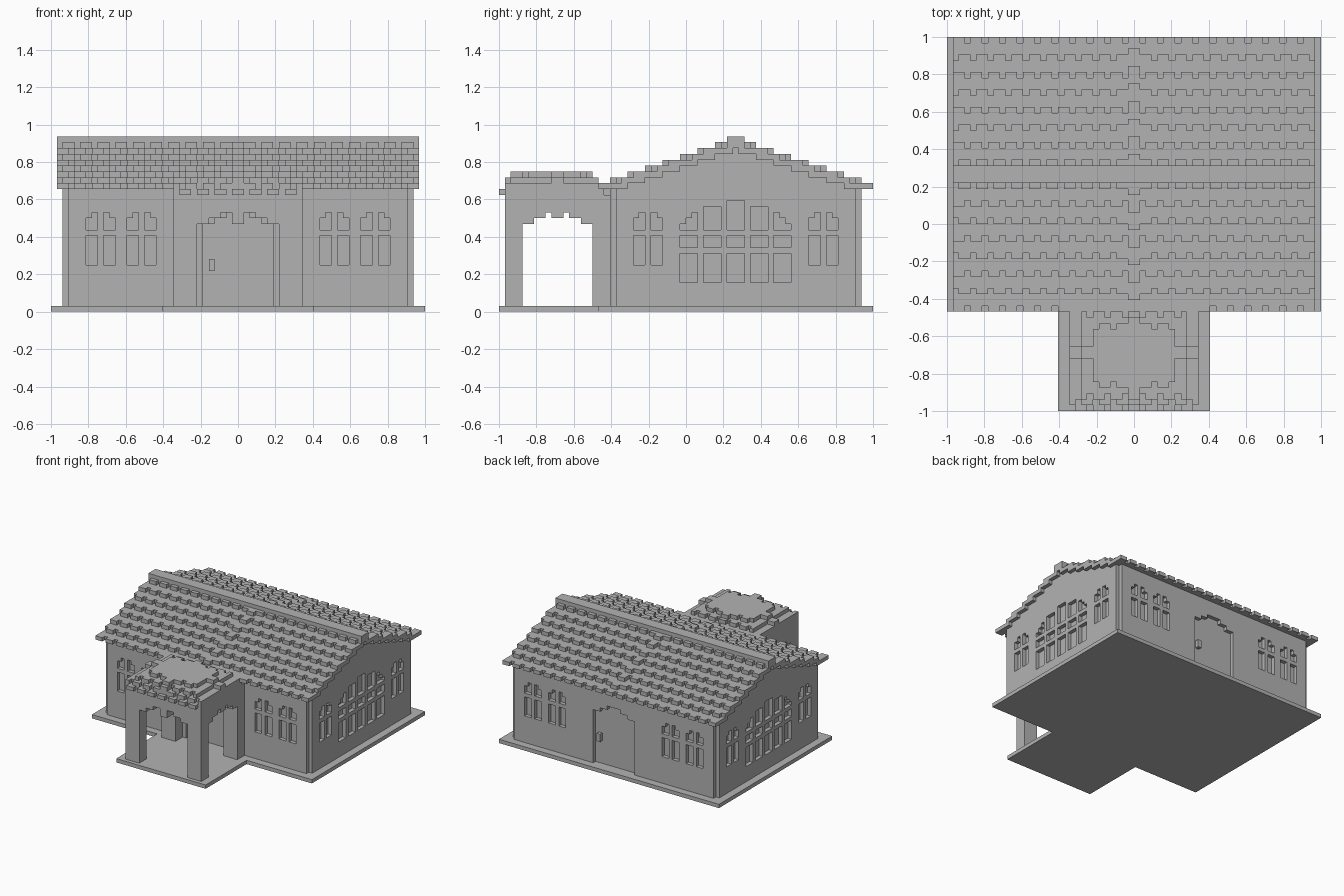
import bpy, bmesh
from itertools import product

if "Cube" in bpy.data.objects:
    bpy.data.objects.remove(bpy.data.objects["Cube"])

U = 1 / 32  # size of one building block

stone = bpy.data.materials.new("grey stone")
stone.use_nodes = True
stone.diffuse_color = (0.45, 0.45, 0.45, 1)
stone.node_tree.nodes["Principled BSDF"].inputs["Base Color"].default_value = (0.45, 0.45, 0.45, 1)


def cells(boxes):
    """All unit blocks inside boxes given as x0, x1, y0, y1, z0, z1."""
    out = set()
    for x0, x1, y0, y1, z0, z1 in boxes:
        out.update(product(range(x0, x1), range(y0, y1), range(z0, z1)))
    return out


def both(x0, x1, *rest):
    """A box and its mirror image across x = 0."""
    return [(x0, x1, *rest), (-x1, -x0, *rest)]


def block_part(name, add, cut=()):
    """Skin the outside of a set of blocks, then merge the flat faces."""
    solid = cells(add) - cells(cut)
    bm = bmesh.new()
    verts = {}

    def vert(p):
        if p not in verts:
            verts[p] = bm.verts.new([c * U for c in p])
        return verts[p]

    for cell in solid:
        for axis in range(3):
            b, c = (axis + 1) % 3, (axis + 2) % 3
            for side in (0, 1):
                near = list(cell)
                near[axis] += 2 * side - 1
                if tuple(near) in solid:
                    continue
                ring = []
                for s, t in ((0, 0), (1, 0), (1, 1), (0, 1)):
                    p = list(cell)
                    p[axis] += side
                    p[b] += s
                    p[c] += t
                    ring.append(vert(tuple(p)))
                bm.faces.new(ring if side else ring[::-1])
    bmesh.ops.dissolve_limit(bm, angle_limit=0.01, verts=bm.verts[:], edges=bm.edges[:])
    mesh = bpy.data.meshes.new(name)
    bm.to_mesh(mesh)
    bm.free()
    mesh.materials.append(stone)
    obj = bpy.data.objects.new(name, mesh)
    bpy.context.collection.objects.link(obj)
    return obj


def tooth_row(half, y0, y1, z, shift):
    """Tile ends: two blocks of tile, one of gap, mirrored about the middle."""
    row = [(-1, 1, y0, y1, z, z + 1)]
    for x in range(1, half):
        if (x + shift) % 3 != 1:
            row += both(x, x + 1, y0, y1, z, z + 1)
    return row


def arched_pair(a):
    """Spans (start, end, bottom, top) of two narrow windows under one arch."""
    spans = []
    for s in (a, a + 3):
        spans += [(s, s + 2, 8, 13), (s, s + 2, 14, 16)]
    return spans + [(a + 1, a + 2, 16, 17), (a + 3, a + 4, 16, 17)]


def arch(c, half, bottom):
    """Spans of a stepped arch opening centred on c."""
    return [(c - half + i, c + half - i, bottom, z) for i, z in ((0, 15), (2, 16), (4, 17))]


# Floor plate
block_part("floor_plate", [(-32, 32, -15, 32, 0, 1), (-13, 13, -32, -15, 0, 1)])

# House walls with notched corners and stepped gables
walls = [(-29, 29, -13, 30, 1, 21), (-30, 30, -12, 29, 1, 21)]
for k in range(7):
    walls.append((-30, 30, -10 + 3 * k, 27 - 3 * k, 21 + k, 22 + k))

recess = []
faces_y = ((-13, -12), (29, 30))
# Front and back windows and doors
for y0, y1 in faces_y:
    for a in (14, 21):
        for s, e, z0, z1 in arched_pair(a):
            recess += both(s, e, y0, y1, z0, z1)
    for s, e, z0, z1 in arch(0, 6, 1):
        recess.append((s, e, y0, y1, z0, z1))
# Narrow side windows
side = arched_pair(-9) + arched_pair(21)
# Large arched side window
for i, top in enumerate((15, 18, 19, 18, 15)):
    s = -1 + 4 * i
    side += [(s, s + 3, 5, 10), (s, s + 3, 11, 13), (s, s + 3, 14, top)]
side += [(0, 2, 15, 16), (1, 2, 16, 17), (15, 17, 15, 16), (15, 16, 16, 17)]
for s, e, z0, z1 in side:
    recess += both(29, 30, s, e, z0, z1)
block_part("house_walls", walls, recess)

# Door handles
block_part("front_door_handle", [(-5, -4, -13, -12, 7, 9)])
block_part("back_door_handle", [(4, 5, 29, 30, 7, 9)])

# Tiled main roof, one course per step
tiles = []
for k in range(8):
    z, front, back = 21 + k, -15 + 3 * k, 32 - 3 * k
    f_in, b_in = min(front + 5, 9), max(back - 5, 8)
    tiles += [(-31, 31, front + 1, f_in, z, z + 1), (-31, 31, b_in, back - 1, z, z + 1)]
    tiles += tooth_row(31, front, front + 1, z, k % 2)
    tiles += tooth_row(31, back - 1, back, z, k % 2)
    if k:  # middle rib
        tiles += [(-1, 1, front - 1, front, z, z + 1), (-1, 1, back, back + 1, z, z + 1)]
block_part("main_roof", tiles)
block_part("roof_ridge", [(-31, 31, 7, 10, 29, 30)])

# Porch pillars and arches
openings = [(s, e, -31, -13, z0, z1) for s, e, z0, z1 in arch(0, 7, 1)]
openings += [(-11, 11, s, e, z0, z1) for s, e, z0, z1 in arch(-22, 6, 1)]
openings.append((-7, 7, -28, -13, 1, 19))
block_part("porch_arches", [(-11, 11, -31, -13, 1, 20)], openings)
block_part("porch_keystones", [(-1, 1, -31, -28, 15, 17)] + both(7, 11, -23, -21, 16, 17))

# Stepped porch roof with tile ends and a raised cross
porch = []
for k, (half, front, back) in enumerate(((11, -32, -13), (11, -31, -14), (9, -30, -15), (7, -28, -17))):
    z = 20 + k
    porch.append((-half, half, front + 1, back - 1, z, z + 1))
    porch += tooth_row(half, front, front + 1, z, k % 2)
    porch += tooth_row(half, back - 1, back, z, k % 2)
porch += [(-1, 1, -31, -15, 22, 23), (-1, 1, -30, -16, 23, 24)]
porch += [(-11, 11, -23, -21, 22, 23), (-9, 9, -23, -21, 23, 24)]
block_part("porch_roof", porch)
